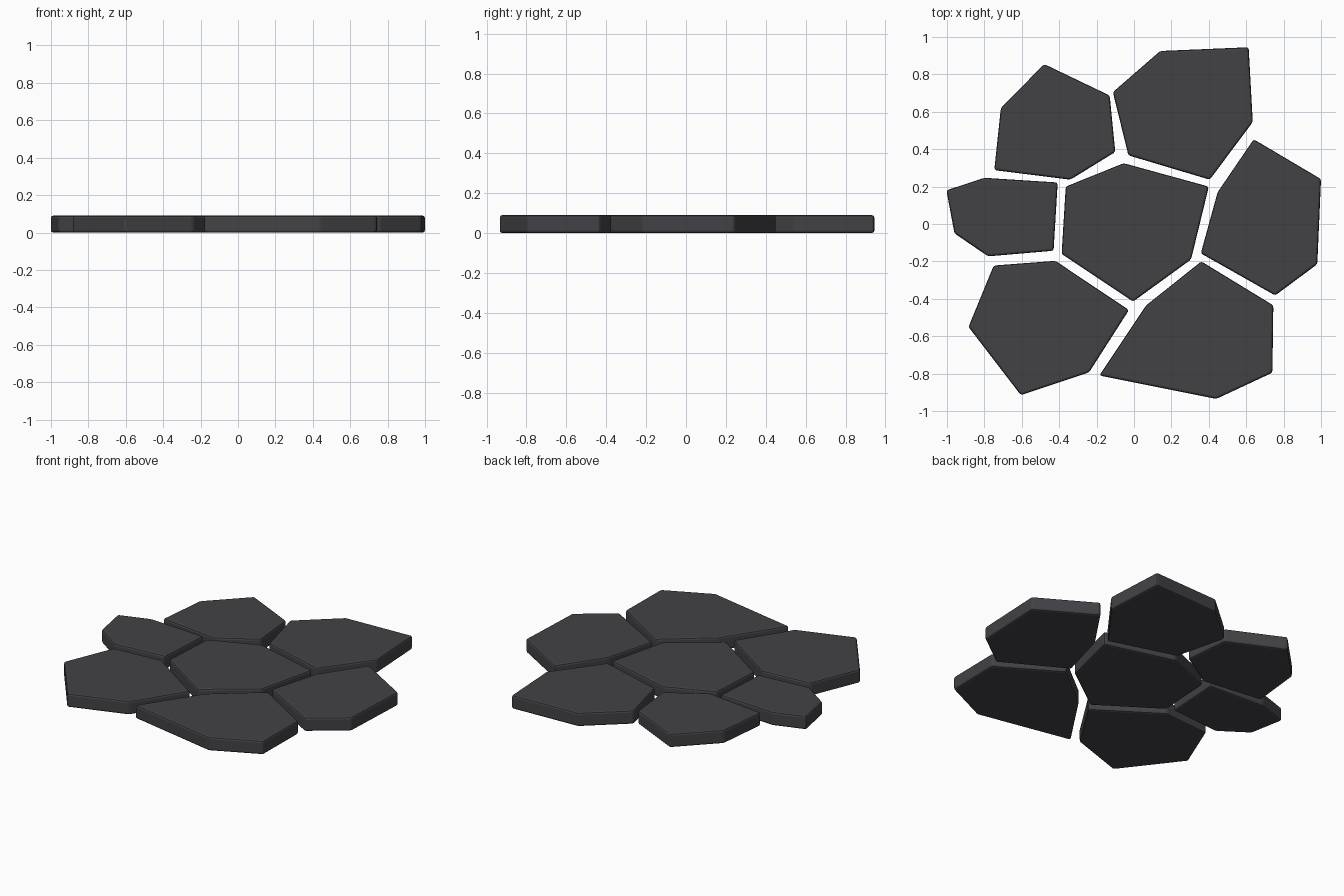
import bpy, bmesh

if "Cube" in bpy.data.objects:
    bpy.data.objects.remove(bpy.data.objects["Cube"])

HEIGHT = 0.09

# one dark slate colour for every slab
slate = bpy.data.materials.new("dark_slate")
slate.diffuse_color = (0.055, 0.053, 0.06, 1)
slate.use_nodes = True
slate.node_tree.nodes["Principled BSDF"].inputs["Base Color"].default_value = slate.diffuse_color

# outline of each slab, clockwise seen from above
outlines = {
    "centre_slab": [(-.055, .325), (.40, .20), (.305, -.19), (-.005, -.415), (-.387, -.16), (-.365, .20)],
    "back_left_slab": [(-.48, .855), (-.13, .687), (-.10, .385), (-.34, .237), (-.747, .288), (-.712, .62)],
    "back_right_slab": [(.14, .925), (.613, .945), (.635, .545), (.405, .237), (-.03, .367), (-.113, .705)],
    "right_slab": [(.64, .453), (1.0, .24), (.98, -.215), (.755, -.382), (.357, -.157), (.447, .17)],
    "left_slab": [(-.80, .247), (-.408, .222), (-.43, -.143), (-.78, -.173), (-.96, -.05), (-1.003, .18)],
    "front_left_slab": [(-.75, -.222), (-.42, -.197), (-.027, -.46), (-.24, -.793), (-.605, -.915), (-.885, -.55)],
    "front_right_slab": [(.36, -.20), (.745, -.435), (.74, -.795), (.44, -.935), (-.185, -.81), (.065, -.435)],
}


def make_slab(name, outline):
    """Extruded polygon with softly rounded edges."""
    bm = bmesh.new()
    base = bm.faces.new([bm.verts.new((x, y, 0)) for x, y in outline])
    top = bmesh.ops.extrude_face_region(bm, geom=[base], use_keep_orig=True)["geom"]
    for v in top:
        if isinstance(v, bmesh.types.BMVert):
            v.co.z = HEIGHT
    bmesh.ops.recalc_face_normals(bm, faces=bm.faces)
    bmesh.ops.bevel(bm, geom=bm.edges[:], offset=0.012, segments=2,
                    profile=0.5, affect='EDGES')
    mesh = bpy.data.meshes.new(name)
    bm.to_mesh(mesh)
    bm.free()
    mesh.materials.append(slate)
    obj = bpy.data.objects.new(name, mesh)
    bpy.context.collection.objects.link(obj)


for name, outline in outlines.items():
    make_slab(name, outline)
